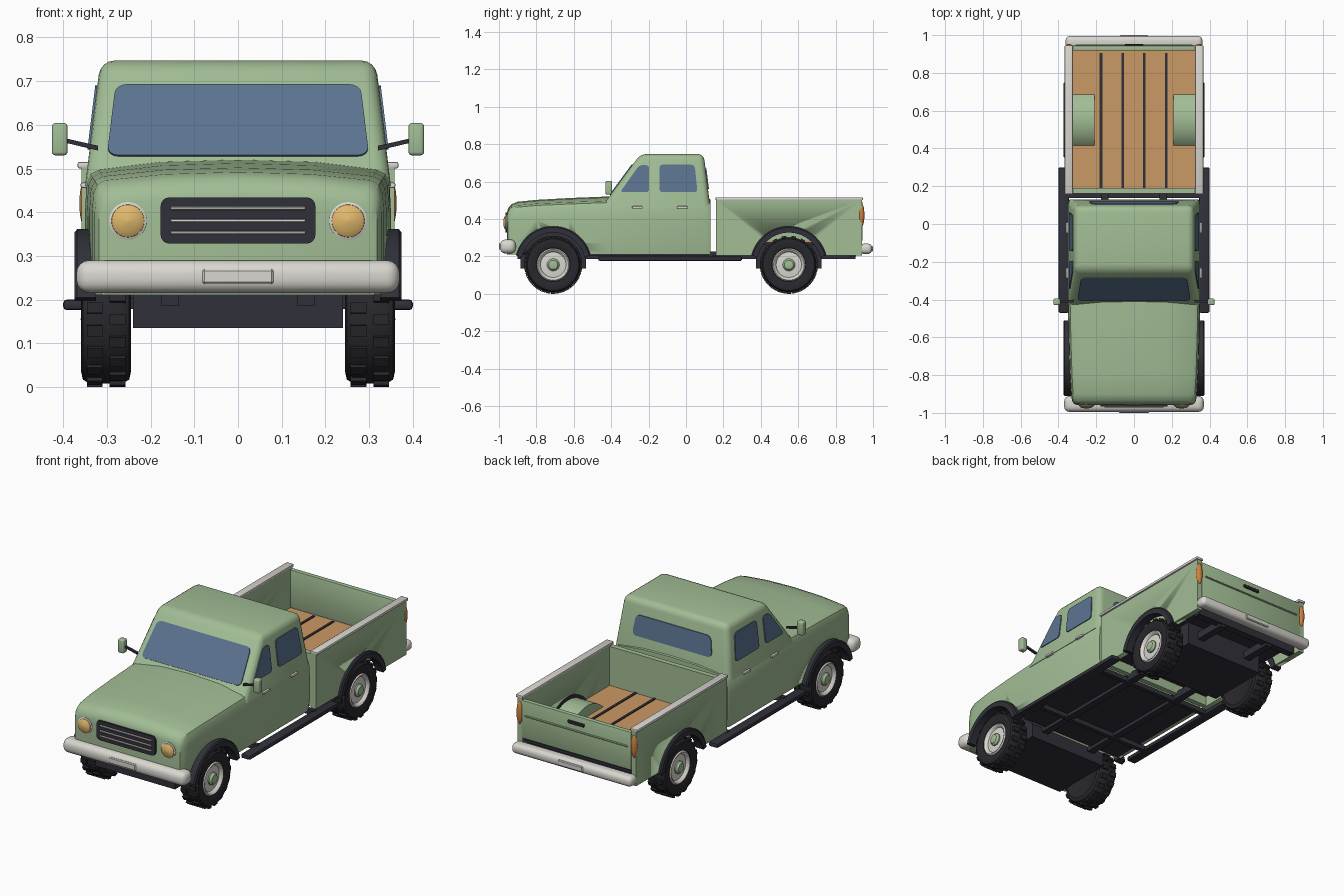
import bpy, bmesh, math
from mathutils import Vector, Matrix

if "Cube" in bpy.data.objects:
    bpy.data.objects.remove(bpy.data.objects["Cube"])


def material(name, rgb):
    m = bpy.data.materials.new(name)
    m.diffuse_color = (*rgb, 1)
    m.use_nodes = True
    m.node_tree.nodes["Principled BSDF"].inputs["Base Color"].default_value = m.diffuse_color
    return m


GREEN = material("sage green", (0.36, 0.51, 0.30))
DARK = material("dark trim", (0.030, 0.030, 0.042))
TYRE = material("tyre rubber", (0.021, 0.021, 0.026))
WHITE = material("off white", (0.70, 0.68, 0.63))
GLASS = material("blue glass", (0.105, 0.175, 0.28))
WOOD = material("bed wood", (0.60, 0.32, 0.13))
LAMP = material("lamp yellow", (0.75, 0.48, 0.15))
ORANGE = material("tail orange", (0.60, 0.22, 0.05))


def finish(bm, name, *mats, angle=35):
    bmesh.ops.recalc_face_normals(bm, faces=bm.faces)
    me = bpy.data.meshes.new(name)
    bm.to_mesh(me)
    bm.free()
    ob = bpy.data.objects.new(name, me)
    bpy.context.collection.objects.link(ob)
    for m in mats:
        me.materials.append(m)
    bpy.ops.object.select_all(action='DESELECT')
    ob.select_set(True)
    bpy.context.view_layer.objects.active = ob
    bpy.ops.object.shade_smooth_by_angle(angle=math.radians(angle))
    return ob


def add_box(bm, x, y, z):
    mid = [(a[0] + a[1]) / 2 for a in (x, y, z)]
    size = [abs(a[1] - a[0]) for a in (x, y, z)]
    return bmesh.ops.create_cube(bm, size=1, matrix=Matrix.Translation(mid) @ Matrix.Diagonal((*size, 1)))


def box(name, mat, x, y, z, bevel=0, seg=3):
    bm = bmesh.new()
    add_box(bm, x, y, z)
    if bevel:
        bmesh.ops.bevel(bm, geom=bm.edges[:], offset=bevel, segments=seg, profile=0.5, affect='EDGES')
    return finish(bm, name, mat)


def panel(name, mat, pts, push, corner=0):
    """Flat outline with rounded corners, extruded along push."""
    bm = bmesh.new()
    bm.faces.new([bm.verts.new(p) for p in pts])
    if corner:
        bmesh.ops.bevel(bm, geom=bm.verts[:], offset=corner, segments=4, profile=0.5, affect='VERTICES')
    new = bmesh.ops.extrude_face_region(bm, geom=bm.faces[:])['geom']
    bmesh.ops.translate(bm, vec=Vector(push), verts=[v for v in new if isinstance(v, bmesh.types.BMVert)])
    return finish(bm, name, mat)


def loft(bm, rings, closed=False):
    rows = [[bm.verts.new(p) for p in r] for r in rings]
    n = len(rows[0])
    for a, b in zip(rows, rows[1:] + rows[:1] if closed else rows[1:]):
        for i in range(n):
            bm.faces.new((a[i], a[(i + 1) % n], b[(i + 1) % n], b[i]))
    if not closed:
        bm.faces.new(rows[0])
        bm.faces.new(rows[-1])


def lathe(bm, profile, centre, axis, steps=40):
    """Spin (radius, offset) points about the 'x' or 'y' direction."""
    rings = []
    for r, d in profile:
        ring = []
        for i in range(steps):
            t = math.tau * i / steps
            u, v = max(r, 0.0005) * math.cos(t), r * math.sin(t)
            ring.append(Vector(centre) + Vector((d, u, v) if axis == 'x' else (u, d, v)))
        rings.append(ring)
    loft(bm, rings)


WHEELS = {"front": -0.71, "rear": 0.55}
AXLE = 0.155


def arc(y, r, a0, a1, x, n=24):
    angs = [math.radians(a0 + (a1 - a0) * i / n) for i in range(n + 1)]
    return [(x, y + r * math.cos(a), AXLE + r * math.sin(a)) for a in angs]


def cut_arch(ob, y):
    """Cut dark lined wheel openings into both sides."""
    for s in (-1, 1):
        bm = bmesh.new()
        lathe(bm, [(0.19, s * 0.24), (0.19, s * 0.5)], (0, y, AXLE), 'x', 48)
        for f in bm.faces:
            f.material_index = 1
        cutter = finish(bm, "arch_cutter", GREEN, DARK)
        cutter.hide_render = True
        mod = ob.modifiers.new("arch", 'BOOLEAN')
        mod.object, mod.operation, mod.solver = cutter, 'DIFFERENCE', 'EXACT'
        bpy.context.view_layer.objects.active = ob
        bpy.ops.object.modifier_apply(modifier=mod.name)
        bpy.data.objects.remove(cutter)


# Hood and lower cab: cross-sections along the length
stations = [(-0.957, 0.305, 0.435, 0.42), (-0.952, 0.318, 0.455, 0.44), (-0.935, 0.328, 0.478, 0.460),
            (-0.90, 0.334, 0.492, 0.473), (-0.80, 0.340, 0.502, 0.482), (-0.62, 0.346, 0.512, 0.490),
            (-0.42, 0.350, 0.520, 0.497), (0.11, 0.350, 0.520, 0.50), (0.13, 0.342, 0.505, 0.485)]
rings = []
for y, w, zc, ze in stations:
    half = [(w * 0.98, 0.21), (w, 0.27), (w, min(0.40, ze - 0.06)), (w * 0.99, ze - 0.03),
            (w * 0.965, ze - 0.01), (w * 0.91, ze), (w * 0.5, zc - 0.005)]
    rings.append([(x, y, z) for x, z in half] + [(0, y, zc)] + [(-x, y, z) for x, z in reversed(half)])
bm = bmesh.new()
loft(bm, rings)
body = finish(bm, "lower_body", GREEN, DARK)
cut_arch(body, WHEELS["front"])


# Upper cab with straight tapering walls
def wall_x(z): return 0.345 - (z - 0.5) * 0.1225
def front_y(z): return -0.425 + (z - 0.5) * 0.735
def rear_y(z): return 0.125 - (z - 0.5) * 0.122


bm = bmesh.new()
loft(bm, [[(wall_x(z), front_y(z), z), (wall_x(z), rear_y(z), z),
           (-wall_x(z), rear_y(z), z), (-wall_x(z), front_y(z), z)] for z in (0.46, 0.747)])
edges = [e for e in bm.edges if max(v.co.z for v in e.verts) > 0.6]
bmesh.ops.bevel(bm, geom=edges, offset=0.032, segments=4, profile=0.5, affect='EDGES')
finish(bm, "upper_cab", GREEN)

# Windows
panel("windscreen", GLASS, [(x, front_y(z), z) for x, z in
      ((-0.30, 0.528), (0.30, 0.528), (0.28, 0.69), (-0.28, 0.69))], (0, -0.004, 0.003), 0.025)
panel("rear_window", GLASS, [(x, rear_y(z), z) for x, z in
      ((-0.24, 0.56), (0.24, 0.56), (0.225, 0.67), (-0.225, 0.67))], (0, 0.005, 0), 0.025)
for s in (-1, 1):
    for name, outline in (("quarter_window", ((-0.352, 0.543), (-0.197, 0.543), (-0.197, 0.688), (-0.25, 0.688))),
                          ("door_window", ((-0.142, 0.543), (0.062, 0.543), (0.046, 0.69), (-0.142, 0.69)))):
        panel(name, GLASS, [(s * wall_x(z), y, z) for y, z in outline], (s * 0.005, 0, 0), 0.018)
    for y in (-0.26, -0.02):
        box("door_handle", WHITE, (s * 0.34, s * 0.36), (y - 0.028, y + 0.028), (0.455, 0.468), 0.004, 2)
    # Mirrors on thin arms
    box("mirror", GREEN, (s * 0.39, s * 0.426), (-0.43, -0.395), (0.53, 0.604), 0.008)
    panel("mirror_arm", DARK, [(s * 0.32, -0.415, 0.541), (s * 0.395, -0.415, 0.559),
                               (s * 0.395, -0.415, 0.569), (s * 0.32, -0.415, 0.552)], (0, 0.012, 0))

# Grille, headlights and bumpers
panel("grille", DARK, [(x, -0.94, z) for x, z in
      ((-0.177, 0.328), (0.177, 0.328), (0.177, 0.434), (-0.177, 0.434))], (0, -0.026, 0), 0.02)
for z in (0.353, 0.381, 0.409):
    box("grille_bar", WHITE, (-0.155, 0.155), (-0.972, -0.96), (z - 0.004, z + 0.004), 0.002, 1)
for s in (-1, 1):
    bm = bmesh.new()
    lathe(bm, [(0.043, -0.94), (0.043, -0.96), (0.036, -0.964), (0, -0.964)], (s * 0.252, 0, 0.38), 'y')
    finish(bm, "headlight_ring", WHITE)
    bm = bmesh.new()
    lathe(bm, [(0.039, -0.955), (0.037, -0.966), (0.025, -0.974), (0, -0.977)], (s * 0.252, 0, 0.38), 'y')
    finish(bm, "headlight", LAMP)
box("front_bumper", WHITE, (-0.37, 0.37), (-0.995, -0.91), (0.215, 0.29), 0.03, 4)
box("front_plate", WHITE, (-0.081, 0.081), (-1.0, -0.98), (0.236, 0.27), 0.004, 1)
box("rear_bumper", WHITE, (-0.362, 0.362), (0.93, 0.995), (0.213, 0.268), 0.022, 4)
box("rear_plate", WHITE, (-0.075, 0.075), (0.98, 1.0), (0.226, 0.256), 0.004, 1)

# Cargo bed
for s in (-1, 1):
    side = box("bed_side", GREEN, (s * 0.328, s * 0.358), (0.16, 0.94), (0.205, 0.502))
    side.data.materials.append(DARK)
    cut_arch(side, WHEELS["rear"])
    box("bed_rail", WHITE, (s * 0.324, s * 0.367), (0.158, 0.945), (0.50, 0.515), 0.004, 2)
    panel("wheel_hump", GREEN, arc(WHEELS["rear"], 0.188, 43, 137, s * 0.21), (s * 0.12, 0, 0))
    bm = bmesh.new()
    bmesh.ops.create_uvsphere(bm, u_segments=20, v_segments=14, radius=1,
                              matrix=Matrix.Translation((s * 0.345, 0.938, 0.42)) @ Matrix.Diagonal((0.018, 0.016, 0.062, 1)))
    finish(bm, "tail_light", ORANGE)
box("bed_front_wall", GREEN, (-0.33, 0.33), (0.162, 0.19), (0.21, 0.498))
box("tailgate", GREEN, (-0.33, 0.33), (0.918, 0.944), (0.285, 0.492), 0.004, 2)
box("tailgate_ridge", GREEN, (-0.31, 0.31), (0.94, 0.95), (0.408, 0.416), 0.003, 1)
box("tailgate_handle", DARK, (-0.05, 0.05), (0.94, 0.952), (0.445, 0.462), 0.003, 1)
box("bed_floor", WOOD, (-0.33, 0.33), (0.185, 0.92), (0.276, 0.285))
box("bed_underside", DARK, (-0.328, 0.328), (0.165, 0.93), (0.262, 0.276))
for x in (-0.175, -0.06, 0.055, 0.17):
    box("floor_strip", DARK, (x - 0.007, x + 0.007), (0.19, 0.905), (0.28, 0.289))

# Chassis
box("cab_floor", DARK, (-0.315, 0.315), (-0.51, 0.12), (0.203, 0.213))
box("rear_crossmember", DARK, (-0.32, 0.32), (0.87, 0.91), (0.20, 0.27))
for s in (-1, 1):
    box("frame_rail", DARK, (s * 0.135, s * 0.175), (-0.9, 0.905), (0.185, 0.225))
    box("running_board", DARK, (s * 0.345, s * 0.40), (-0.47, 0.30), (0.176, 0.20), 0.008, 2)
for y in (-0.34, 0.15):
    box("board_bracket", DARK, (-0.36, 0.36), (y - 0.012, y + 0.012), (0.178, 0.205))
for end, y in WHEELS.items():
    box(end + "_axle_housing", DARK, (-0.24, 0.24), (y - 0.175, y + 0.175), (0.135, 0.27))

# Wheels and arch flares
tyre = [(0.083, -0.04), (0.12, -0.057), (0.138, -0.053), (0.147, -0.038), (0.147, 0.038),
        (0.138, 0.053), (0.12, 0.057), (0.09, 0.047), (0.083, 0.03)]
rim = [(0.086, -0.035), (0.088, 0.045), (0.082, 0.051), (0.075, 0.047), (0.068, 0.034), (0.04, 0.037), (0, 0.038)]
hub = [(0.033, 0.03), (0.033, 0.044), (0.024, 0.055), (0, 0.058)]
for end, y in WHEELS.items():
    for s in (-1, 1):
        c = Vector((s * 0.302, y, AXLE))
        bm = bmesh.new()
        lathe(bm, [(r, s * d) for r, d in tyre], c, 'x')
        for i in range(36):
            off = 0.026 if i % 2 else -0.026
            new = add_box(bm, (off - 0.018, off + 0.018), (-0.0125, 0.0125), (0.135, 0.155))['verts']
            spin = Matrix.Rotation(math.tau * i / 36, 4, 'X')
            bmesh.ops.transform(bm, matrix=Matrix.Translation(c) @ spin, verts=new)
        finish(bm, end + "_tyre", TYRE)
        for part, profile, mat in (("_rim", rim, WHITE), ("_hub", hub, GREEN)):
            bm = bmesh.new()
            lathe(bm, [(r, s * d) for r, d in profile], c, 'x')
            finish(bm, end + part, mat)
        bm = bmesh.new()
        loft(bm, [[(s * 0.325, *o[1:]), (s * 0.368, *o[1:]), (s * 0.374, *m[1:]), (s * 0.374, *i[1:]), (s * 0.325, *i[1:])]
                  for o, m, i in zip(arc(y, 0.206, 14, 166, 0), arc(y, 0.199, 14, 166, 0), arc(y, 0.172, 14, 166, 0))])
        finish(bm, end + "_arch_flare", DARK)
